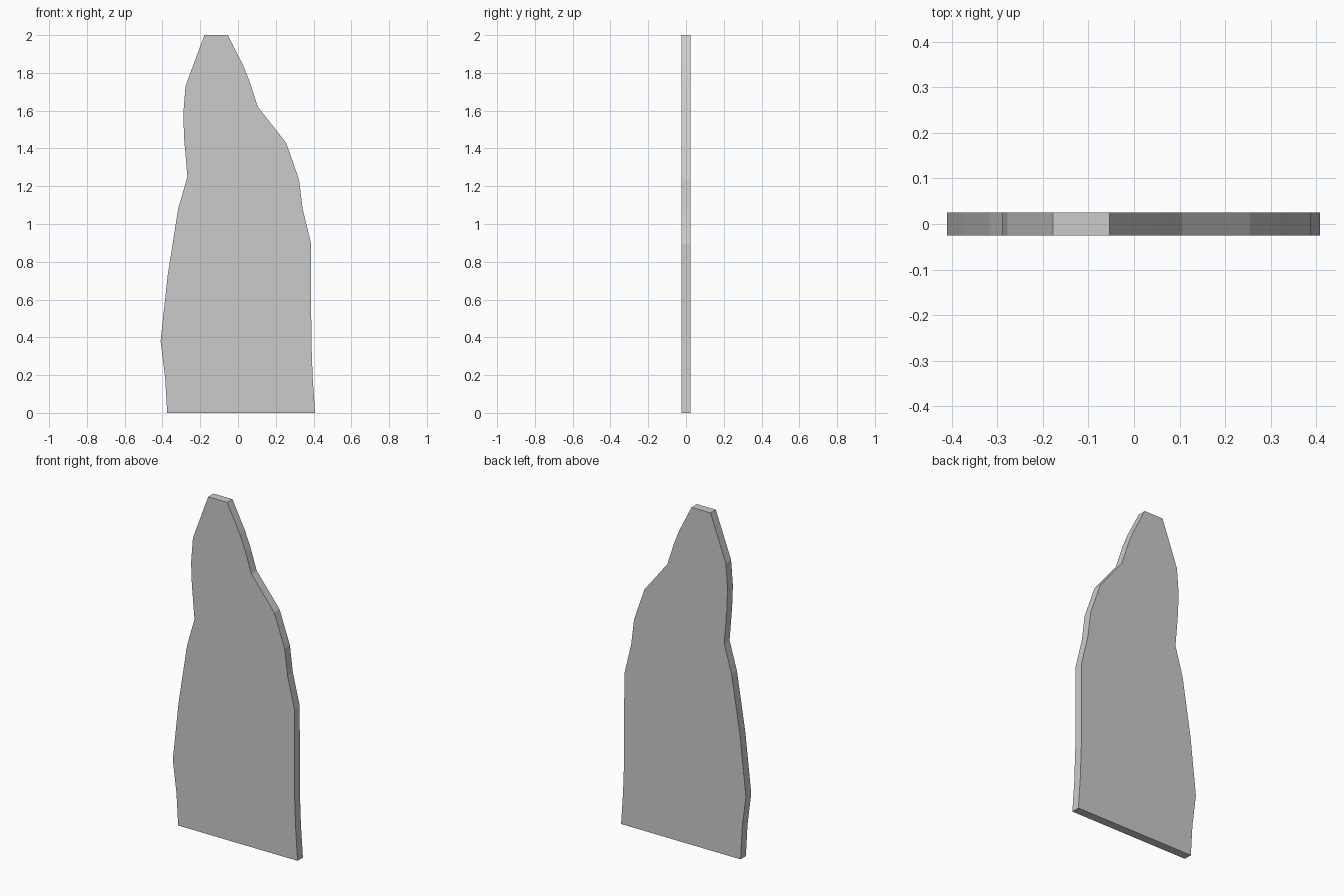
import bpy, bmesh

if "Cube" in bpy.data.objects:
    bpy.data.objects.remove(bpy.data.objects["Cube"])

THICKNESS = 0.05

# Front outline (x, z): up the left edge, across the top, down the right edge
left_edge = [(-0.375, 0), (-0.386, 0.19), (-0.41, 0.38), (-0.372, 0.73),
             (-0.317, 1.08), (-0.268, 1.25), (-0.285, 1.45), (-0.29, 1.58),
             (-0.278, 1.73), (-0.178, 2)]
right_edge = [(-0.054, 2), (0.027, 1.84), (0.063, 1.75), (0.105, 1.62),
              (0.255, 1.43), (0.323, 1.235), (0.342, 1.08), (0.387, 0.895),
              (0.388, 0.39), (0.395, 0.19), (0.408, 0)]

# Flat slab: outline face extruded through its thickness
bm = bmesh.new()
verts = [bm.verts.new((x, -THICKNESS / 2, z)) for x, z in left_edge + right_edge]
face = bm.faces.new(verts)
extruded = bmesh.ops.extrude_face_region(bm, geom=[face], use_keep_orig=True)
back = [v for v in extruded["geom"] if isinstance(v, bmesh.types.BMVert)]
bmesh.ops.translate(bm, verts=back, vec=(0, THICKNESS, 0))
bmesh.ops.recalc_face_normals(bm, faces=bm.faces)

mesh = bpy.data.meshes.new("stone_slab")
bm.to_mesh(mesh)
bm.free()
slab = bpy.data.objects.new("stone_slab", mesh)
bpy.context.collection.objects.link(slab)
